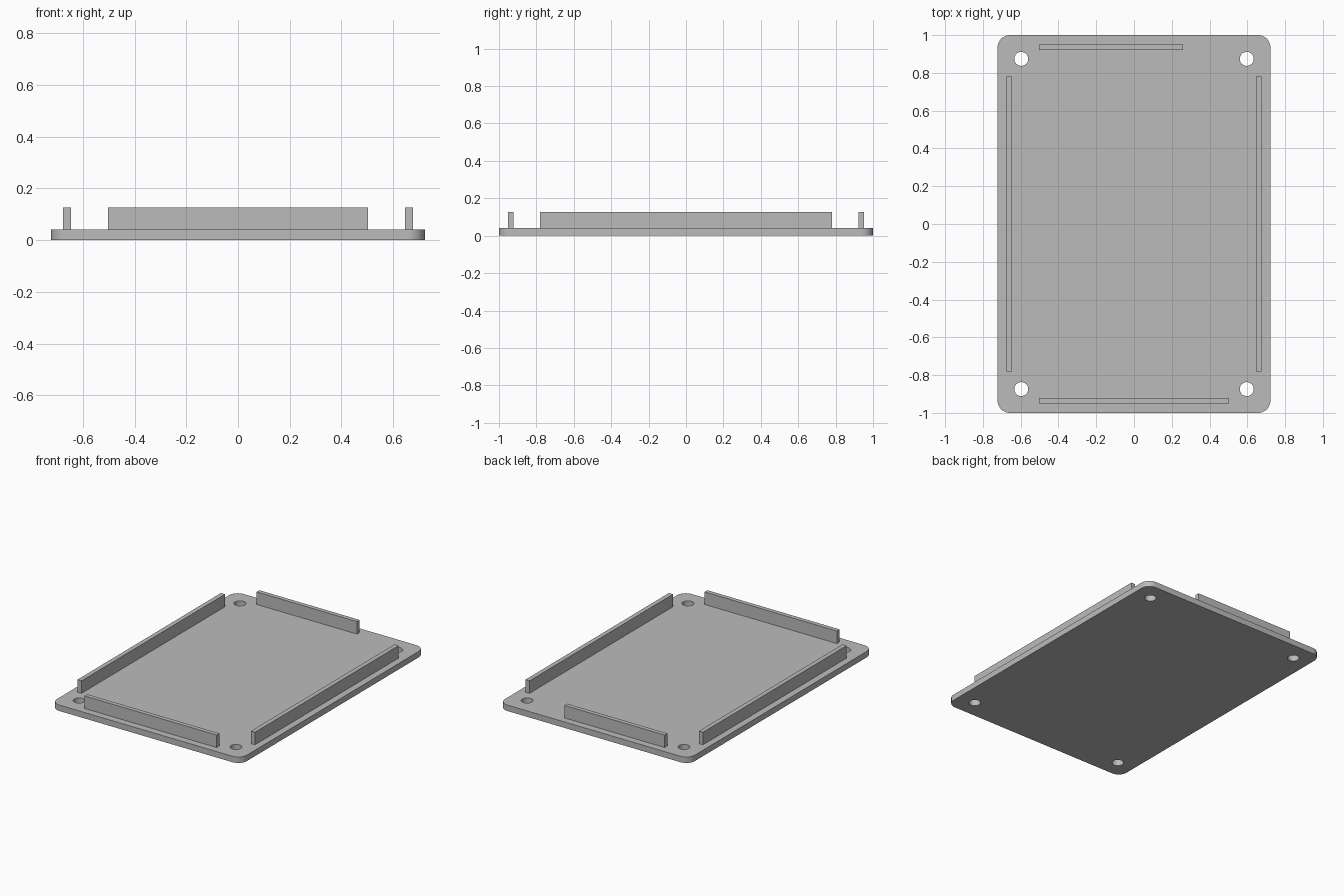
import bpy, bmesh
from math import sin, cos, pi

cube = bpy.data.objects.get("Cube")
if cube:
    bpy.data.objects.remove(cube, do_unlink=True)

HALF_X, HALF_Y, BASE_H, TOP_H = 0.722, 1.0, 0.041, 0.127
CORNER_R, HOLE_R, HOLE_X, HOLE_Y = 0.065, 0.037, 0.597, 0.874

grey = bpy.data.materials.new("plain grey")
grey.use_nodes = True
colour = (0.5, 0.5, 0.5, 1)
grey.diffuse_color = colour
grey.node_tree.nodes["Principled BSDF"].inputs["Base Color"].default_value = colour


def arc(cx, cy, r, start, sweep, n):
    return [(cx + r * cos(start + sweep * i / n), cy + r * sin(start + sweep * i / n))
            for i in range(n + 1)]


def add_loop(curve, points):
    spline = curve.splines.new("POLY")
    spline.points.add(len(points) - 1)
    for p, (x, y) in zip(spline.points, points):
        p.co = (x, y, 0, 1)
    spline.use_cyclic_u = True


# Base plate: rounded rectangle outline with four round holes
curve = bpy.data.curves.new("base_plate_outline", "CURVE")
curve.dimensions = "2D"
curve.fill_mode = "BOTH"
curve.extrude = BASE_H / 2
corners = [(1, 1), (-1, 1), (-1, -1), (1, -1)]
outline = []
for i, (sx, sy) in enumerate(corners):
    outline += arc(sx * (HALF_X - CORNER_R), sy * (HALF_Y - CORNER_R),
                   CORNER_R, i * pi / 2, pi / 2, 12)
add_loop(curve, outline)
for sx, sy in corners:
    add_loop(curve, arc(sx * HOLE_X, sy * HOLE_Y, HOLE_R, 0, 2 * pi, 32)[:-1])

plate = bpy.data.objects.new("base_plate", curve)
bpy.context.collection.objects.link(plate)
bpy.ops.object.select_all(action="DESELECT")
plate.select_set(True)
bpy.context.view_layer.objects.active = plate
bpy.ops.object.convert(target="MESH")
plate = bpy.context.object
plate.name = "base_plate"
bm = bmesh.new()
bm.from_mesh(plate.data)
bmesh.ops.remove_doubles(bm, verts=bm.verts, dist=0.0001)
bmesh.ops.translate(bm, verts=bm.verts, vec=(0, 0, BASE_H / 2))
bmesh.ops.recalc_face_normals(bm, faces=bm.faces)
bm.to_mesh(plate.data)
bm.free()
plate.data.materials.clear()
plate.data.materials.append(grey)
bpy.ops.object.shade_smooth_by_angle(angle=pi / 6)


# Upright rails standing on the plate
def rail(name, x0, x1, y0, y1):
    bpy.ops.mesh.primitive_cube_add(
        size=1, location=((x0 + x1) / 2, (y0 + y1) / 2, (BASE_H + TOP_H) / 2))
    obj = bpy.context.object
    obj.name = name
    obj.scale = (x1 - x0, y1 - y0, TOP_H - BASE_H)
    bpy.ops.object.transform_apply(location=False, rotation=False, scale=True)
    obj.data.materials.append(grey)


rail("left_rail", 0.645, 0.676, -0.78, 0.78)
rail("right_rail", -0.676, -0.645, -0.78, 0.78)
rail("front_rail", -0.503, 0.503, -0.951, -0.921)
rail("back_rail", -0.503, 0.26, 0.921, 0.951)
